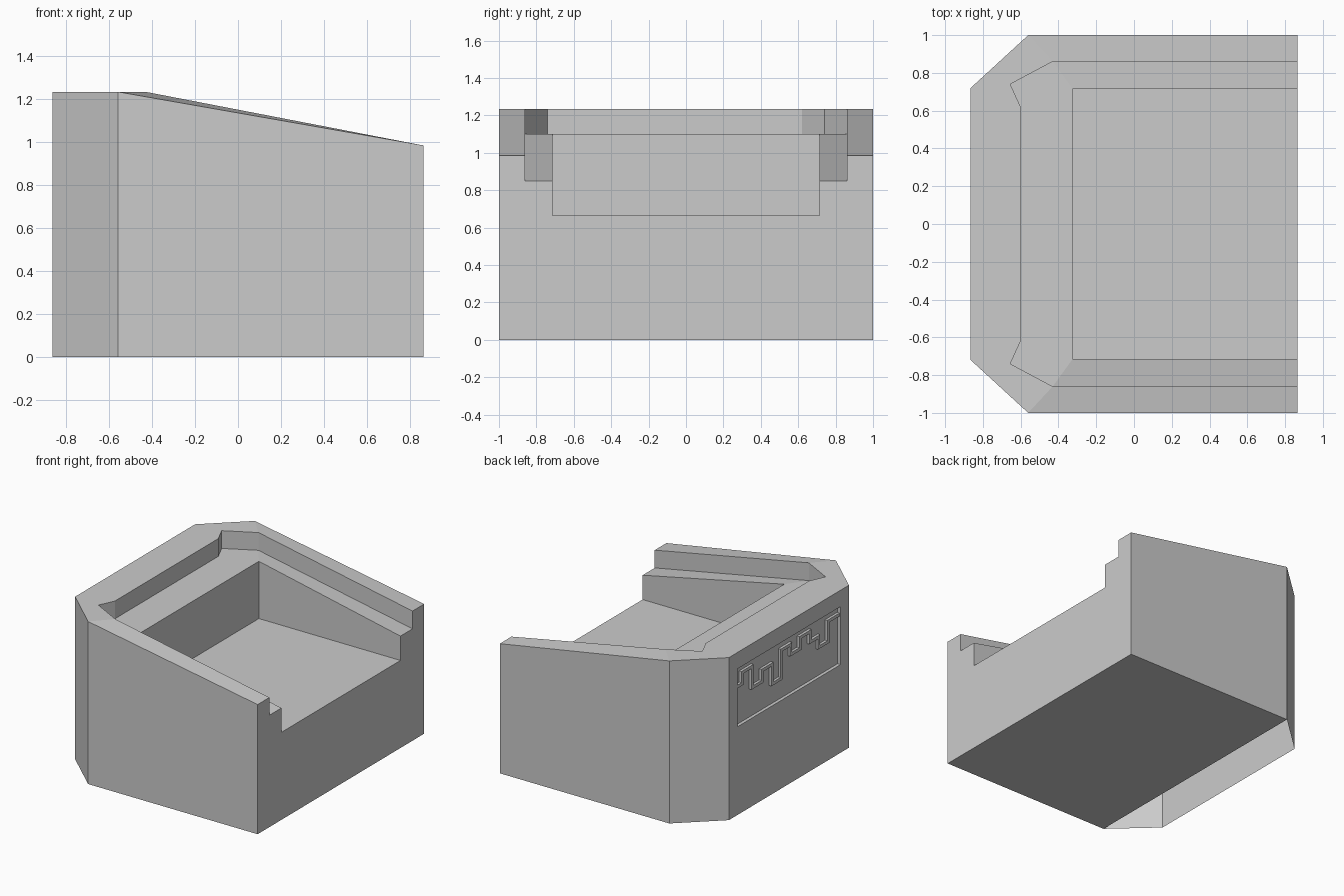
import bpy, bmesh
from mathutils import Vector

if "Cube" in bpy.data.objects:
    bpy.data.objects.remove(bpy.data.objects["Cube"])

X0, X1, XC = -0.865, 0.865, -0.56      # back wall, open end, chamfer start
TOP, LOW = 1.235, 0.985                # rim heights
LT, LL, FLOOR = 1.10, 0.85, 0.665      # ledge heights and pocket floor


def finish(name, bm):
    bmesh.ops.remove_doubles(bm, verts=bm.verts[:], dist=1e-4)
    bmesh.ops.recalc_face_normals(bm, faces=bm.faces[:])
    me = bpy.data.meshes.new(name)
    bm.to_mesh(me)
    bm.free()
    ob = bpy.data.objects.new(name, me)
    bpy.context.collection.objects.link(ob)
    return ob


def flip(pts):
    return [(x, -y, z) for x, y, z in reversed(pts)]


body = bmesh.new()


def face(pts):
    return body.faces.new([body.verts.new(p) for p in pts])


def pair(pts):          # the same face on both sides
    face(pts)
    face(flip(pts))


def full(pts):          # one face spanning both sides
    return face(pts + flip(pts))


def at(z, pts):
    return [(x, y, z) for x, y in pts]


# Outer walls
pair([(X1, 1, 0), (X1, 1, LOW), (XC, 1, TOP), (XC, 1, 0)])
pair([(XC, 1, 0), (XC, 1, TOP), (X0, .72, TOP), (X0, .72, 0)])
full([(X1, 1, 0), (X1, 1, LOW), (X1, .86, LOW), (X1, .86, LL),
      (X1, .715, LL), (X1, .715, FLOOR)][::-1])

# Base plate, open under the chamfered end
full([(XC, 1, 0), (X1, 1, 0)])

# Rim
inner = [(-.6, .62), (-.655, .74), (-.43, .86)]
full(at(TOP, inner + [(XC, 1), (X0, .72)]))
pair([(XC, 1, TOP), (X1, 1, LOW), (X1, .86, LOW), (-.43, .86, TOP)])

# Step wall inside the rim
full([(-.6, .62, TOP), (-.6, .62, LT)])
for a, b in zip(inner, inner[1:]):
    pair([(*a, TOP), (*b, TOP), (*b, LT), (*a, LT)])
pair([(-.43, .86, TOP), (X1, .86, LOW), (X1, .86, LL), (-.43, .86, LT)])

# Ledge
full(at(LT, [(-.325, .715)] + inner[::-1]))
pair([(-.43, .86, LT), (X1, .86, LL), (X1, .715, LL), (-.325, .715, LT)])

# Pocket
full([(-.325, .715, LT), (-.325, .715, FLOOR)])
pair([(-.325, .715, LT), (X1, .715, LL), (X1, .715, FLOOR), (-.325, .715, FLOOR)])
full([(-.325, .715, FLOOR), (X1, .715, FLOOR)])

# Back wall with a recessed screen
DEPTH = 0.025


def rect(x, w, z0, z1):
    return [(x, -w, z0), (x, w, z0), (x, w, z1), (x, -w, z1)]


rings = [rect(X0, .72, 0, TOP), rect(X0, .62, .67, 1.11),
         rect(X0 + DEPTH, .62, .67, 1.11)]
for r, s in zip(rings, rings[1:]):
    for i in range(4):
        j = (i + 1) % 4
        face([r[i], r[j], s[j], s[i]])
face(rings[2])
finish("body", body)

# Stepped trace across the screen
levels = [.97, 1.055, .895, .98, .83, 1.045, .97, 1.055, .975, .895, 1.05]
ys = [.615, .55, .43, .31, .19, .08, -.035, -.145, -.265, -.37, -.48, -.615]
path = []
for i, z in enumerate(levels):
    path += [Vector((ys[i], z)), Vector((ys[i + 1], z))]
W = 0.012
trace = bmesh.new()
sides = []
for i, p in enumerate(path):
    dirs = [(b - a).normalized() for a, b in zip(path[max(i - 1, 0):i + 2],
                                                 path[max(i - 1, 0) + 1:i + 2])]
    off = sum((Vector((-d.y, d.x)) for d in dirs), Vector((0, 0))) * W
    sides.append([trace.verts.new((X0 + DEPTH, q.x, q.y)) for q in (p - off, p + off)])
for a, b in zip(sides, sides[1:]):
    trace.faces.new([a[0], b[0], b[1], a[1]])
ext = bmesh.ops.extrude_face_region(trace, geom=trace.faces[:])
for v in ext["geom"]:
    if isinstance(v, bmesh.types.BMVert):
        v.co.x -= 0.02
finish("screen_trace", trace)
